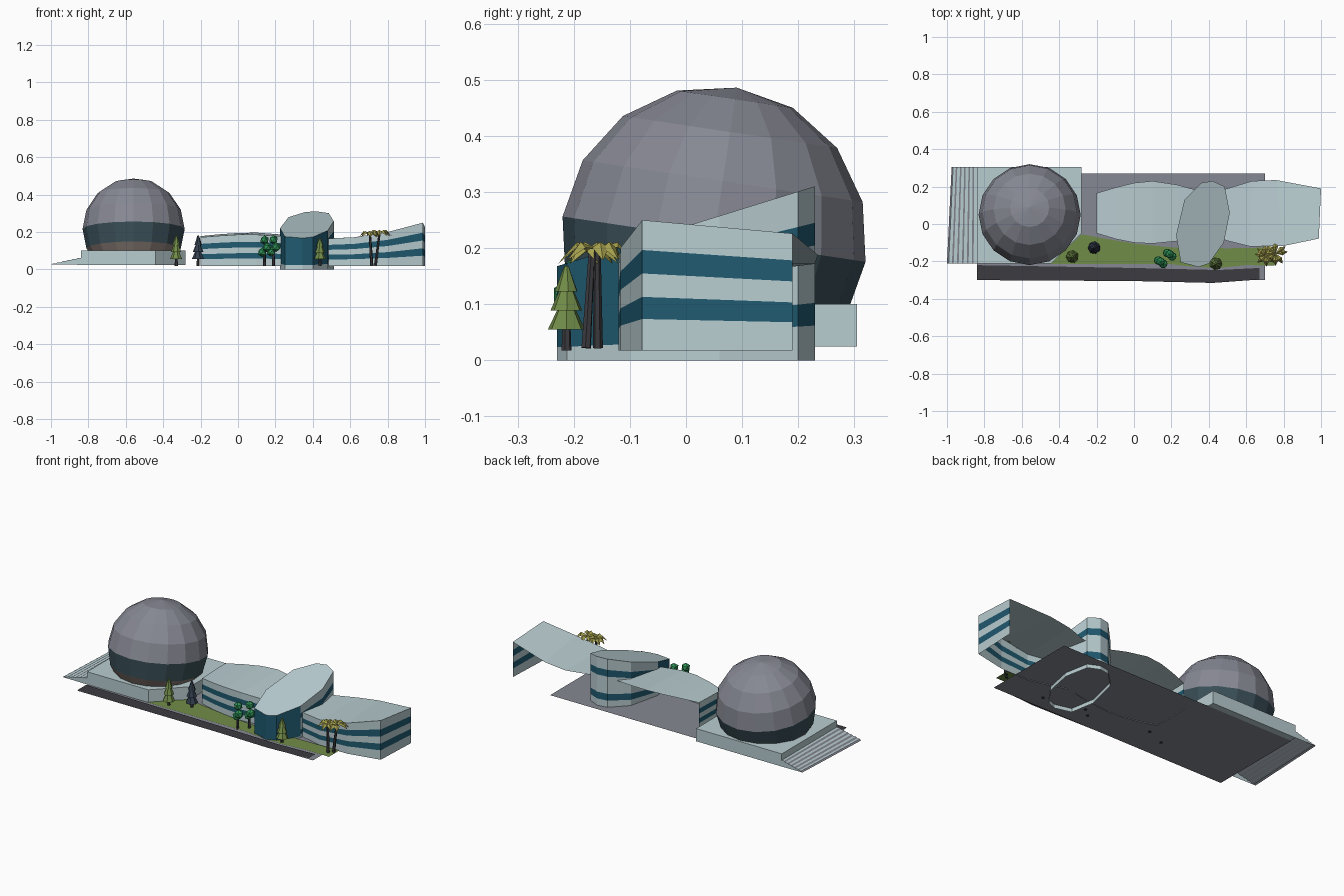
import bpy, bmesh, math, random
from mathutils import Matrix, Vector

if "Cube" in bpy.data.objects:
    bpy.data.objects.remove(bpy.data.objects["Cube"])

random.seed(4)


def material(name, hexcol):
    def lin(c):
        c /= 255
        return c / 12.92 if c <= 0.04045 else ((c + 0.055) / 1.055) ** 2.4
    m = bpy.data.materials.new(name)
    m.diffuse_color = (*[lin(int(hexcol[i:i + 2], 16)) for i in (0, 2, 4)], 1)
    m.use_nodes = True
    m.node_tree.nodes["Principled BSDF"].inputs["Base Color"].default_value = m.diffuse_color
    return m


PALE = material("pale_wall", "B9CDD1")
TEAL = material("teal_glass", "1F5A70")
GREY = material("grey_stone", "868893")
BAND = material("dark_dome_band", "3A5058")
BROWN = material("dome_base_brown", "8A7D76")
DARK = material("charcoal", "3C3B40")
GRASS = material("grass_olive", "718C48")
SLATE = material("slate_foliage", "344150")
GREEN = material("green_foliage", "2F9458")
PALM = material("palm_yellow_green", "A5A04E")


def finish(name, bm, mats):
    me = bpy.data.meshes.new(name)
    bm.to_mesh(me)
    bm.free()
    for m in mats:
        me.materials.append(m)
    ob = bpy.data.objects.new(name, me)
    bpy.context.collection.objects.link(ob)
    return ob


def face(bm, pts, mat=0):
    f = bm.faces.new([bm.verts.new(p) for p in pts])
    f.material_index = mat


def sheet(name, outline, z, mat):
    bm = bmesh.new()
    face(bm, [(x, y, z) for x, y in outline])
    return finish(name, bm, [mat])


def banded_wall(name, path, z0, bands, rule):
    """Wall along a path of (x, y, top), cut into bands by height fraction."""
    bm = bmesh.new()
    for a, b in zip(path, path[1:]):
        for i, (lo, hi) in enumerate(zip(bands, bands[1:])):
            pt = lambda p, t: (p[0], p[1], z0 + (p[2] - z0) * t)
            face(bm, [pt(a, lo), pt(b, lo), pt(b, hi), pt(a, hi)],
                 rule(i, (a[1] + b[1]) / 2))
    bmesh.ops.remove_doubles(bm, verts=bm.verts, dist=1e-5)
    return finish(name, bm, [PALE, TEAL])


# Ground, road and lawn
sheet("ground", [(-.84, -.30), (.70, -.30), (.70, .27), (-.84, .27)], .022, GREY)
sheet("road", [(-.84, -.30), (0, -.305), (.42, -.315), (.67, -.297),
               (.67, -.235), (.45, -.246), (0, -.235), (-.84, -.22)], .026, DARK)
sheet("lawn", [(-.45, -.215), (.20, -.215), (.28, -.225), (.45, -.235), (.60, -.22), (.75, -.222),
               (.75, -.125), (.5, -.13), (.2, -.125), (0, -.105), (-.2, -.07), (-.28, -.055)],
      .027, GRASS)

# Podium with a cut front corner
bm = bmesh.new()
face(bm, [(x, y, .025) for x, y in
          [(-.84, -.21), (-.44, -.21), (-.28, -.05), (-.28, .305), (-.84, .305)]])
ext = bmesh.ops.extrude_face_region(bm, geom=bm.faces[:], use_keep_orig=True)
bmesh.ops.translate(bm, vec=(0, 0, .075),
                    verts=[v for v in ext["geom"] if isinstance(v, bmesh.types.BMVert)])
bmesh.ops.recalc_face_normals(bm, faces=bm.faces)
finish("podium", bm, [PALE])

# Entrance steps fanning slightly outward
bm = bmesh.new()
N = 6
prof = [(0, .062)]
for i in range(N):
    z = .062 - i * .006
    prof += [((i + .65) / N, z), ((i + 1) / N, z - .006)]
ends = [[(-.84 - w * t, y, z) for t, z in prof] for y, w in ((-.21, .16), (.305, .135))]
for i in range(len(prof) - 1):
    face(bm, [ends[0][i], ends[1][i], ends[1][i + 1], ends[0][i + 1]], i % 2)
for e in ends:
    face(bm, e + [(-.84, e[0][1], .025)])
bmesh.ops.remove_doubles(bm, verts=bm.verts, dist=1e-5)
bmesh.ops.recalc_face_normals(bm, faces=bm.faces)
finish("entrance_steps", bm, [PALE, GREY])

# Tilted faceted dome, coloured by latitude
bm = bmesh.new()
bmesh.ops.create_uvsphere(bm, u_segments=16, v_segments=8, radius=.273)
for f in bm.faces:
    z = f.calc_center_median().z
    f.material_index = 0 if z > 0 else (1 if z > -.10 else 2)
bm.transform(Matrix.Translation((-.558, .05, .216)) @ Matrix.Rotation(math.radians(-8.5), 4, 'X'))
bmesh.ops.bisect_plane(bm, geom=bm.verts[:] + bm.edges[:] + bm.faces[:], plane_co=(0, 0, .098),
                       plane_no=(0, 0, 1), clear_inner=True)
finish("dome", bm, [GREY, BAND, BROWN])

# Two curved wings: banded walls and rolling roofs, open at the back
WINGS = {
    "left_wing": ([(-.2, -.05, .172), (-.1, -.08, .18), (0, -.10, .186), (.1, -.105, .186),
                   (.25, -.09, .176), (.34, -.07, .17)],
                  [(-.2, .165, .178), (-.1, .195, .188), (0, .22, .195), (.1, .23, .197),
                   (.23, .21, .187), (.34, .18, .175)]),
    "right_wing": ([(.40, -.06, .165), (.5, -.09, .166), (.62, -.12, .172), (.8, -.117, .20),
                    (.988, -.078, .25)],
                   [(.40, .17, .165), (.5, .19, .167), (.63, .23, .172), (.76, .235, .188),
                    (1.0, .19, .226)]),
}
BANDS = [0, .24, .41, .59, .77, 1]
for name, (front, back) in WINGS.items():
    path = [back[0]] + front if name == "left_wing" else front + [back[-1]]
    banded_wall(name + "_wall", path, .018, BANDS, lambda i, y: i % 2)
    bm = bmesh.new()
    for i in range(len(front) - 1):
        face(bm, [front[i], front[i + 1], back[i + 1], back[i]])
    bmesh.ops.remove_doubles(bm, verts=bm.verts, dist=1e-5)
    finish(name + "_roof", bm, [PALE])

# Central tower with slanted roof: glazed front, banded sides and back
ring = [(.25, -.205), (.345, -.23), (.40, -.212), (.48, -.1), (.512, .06), (.485, .20),
        (.42, .23), (.36, .22), (.27, .13), (.225, -.06)]
ring = [(x, y, .239 + .31 * y) for x, y in ring]
banded_wall("tower_wall", ring + ring[:1], 0, [0, .14, .20, .33, .66, .79, 1],
            lambda i, y: int(i > 0) if y < -.1 else int(i in (2, 4)))
bm = bmesh.new()
face(bm, ring)
finish("tower_roof", bm, [PALE])


# Trees
def cone(bm, base, top, r1, r2, n, mat):
    base, top = Vector(base), Vector(top)
    d = top - base
    m = Matrix.Translation((base + top) / 2) @ d.to_track_quat('Z', 'Y').to_matrix().to_4x4() \
        @ Matrix.Rotation(random.random() * 3, 4, 'Z')
    old = set(bm.faces)
    bmesh.ops.create_cone(bm, cap_ends=True, segments=n, radius1=r1, radius2=r2,
                          depth=d.length, matrix=m)
    for f in set(bm.faces) - old:
        f.material_index = mat


def pine(name, x, y, top, mat):
    bm = bmesh.new()
    cone(bm, (x, y, .018), (x, y, .07), .009, .007, 6, 0)
    h = top - .055
    for lo, hi, r1, r2 in ((0, .38, .034, .013), (.30, .68, .029, .010), (.60, 1, .021, .004)):
        cone(bm, (x, y, .055 + h * lo), (x, y, .055 + h * hi), r1, r2, 7, 1)
    finish(name, bm, [DARK, mat])


def leafy_tree(name, x, y, top):
    bm = bmesh.new()
    cone(bm, (x, y, .018), (x, y, .10), .008, .006, 6, 0)
    for dx, dy, dz, r in ((-.012, .01, -.09, .026), (.014, -.008, -.065, .026), (0, .004, -.025, .025)):
        old = set(bm.faces)
        bmesh.ops.create_icosphere(bm, subdivisions=1, radius=r,
                                   matrix=Matrix.Translation((x + dx, y + dy, top + dz)))
        for f in set(bm.faces) - old:
            f.material_index = 1
    finish(name, bm, [DARK, GREEN])


def palm(name, base, top, r):
    bm = bmesh.new()
    cone(bm, base, top, .009, .006, 6, 0)
    c = Vector(top)
    for i in range(8):
        a = math.tau * i / 8 + random.uniform(-.2, .2)
        u, s = Vector((math.cos(a), math.sin(a), 0)), Vector((-math.sin(a), math.cos(a), 0))
        mid, tip = c + u * r * .55 + Vector((0, 0, .013)), c + u * r + Vector((0, 0, -.02))
        for side in (-1, 1):
            edge = mid + s * side * .015 + Vector((0, 0, -.01))
            face(bm, [c, mid, edge], 1)
            face(bm, [mid, tip, edge], 1)
    finish(name, bm, [DARK, PALM])


pine("pine_left", -.33, -.175, .182, GRASS)
pine("pine_slate", -.213, -.127, .182, SLATE)
pine("pine_right", .438, -.213, .168, GRASS)
leafy_tree("leafy_tree_front", .142, -.205, .182)
leafy_tree("leafy_tree_back", .19, -.165, .184)
palm("palm_left", (.715, -.178, .022), (.705, -.168, .192), .06)
palm("palm_right", (.735, -.157, .022), (.757, -.158, .198), .066)
